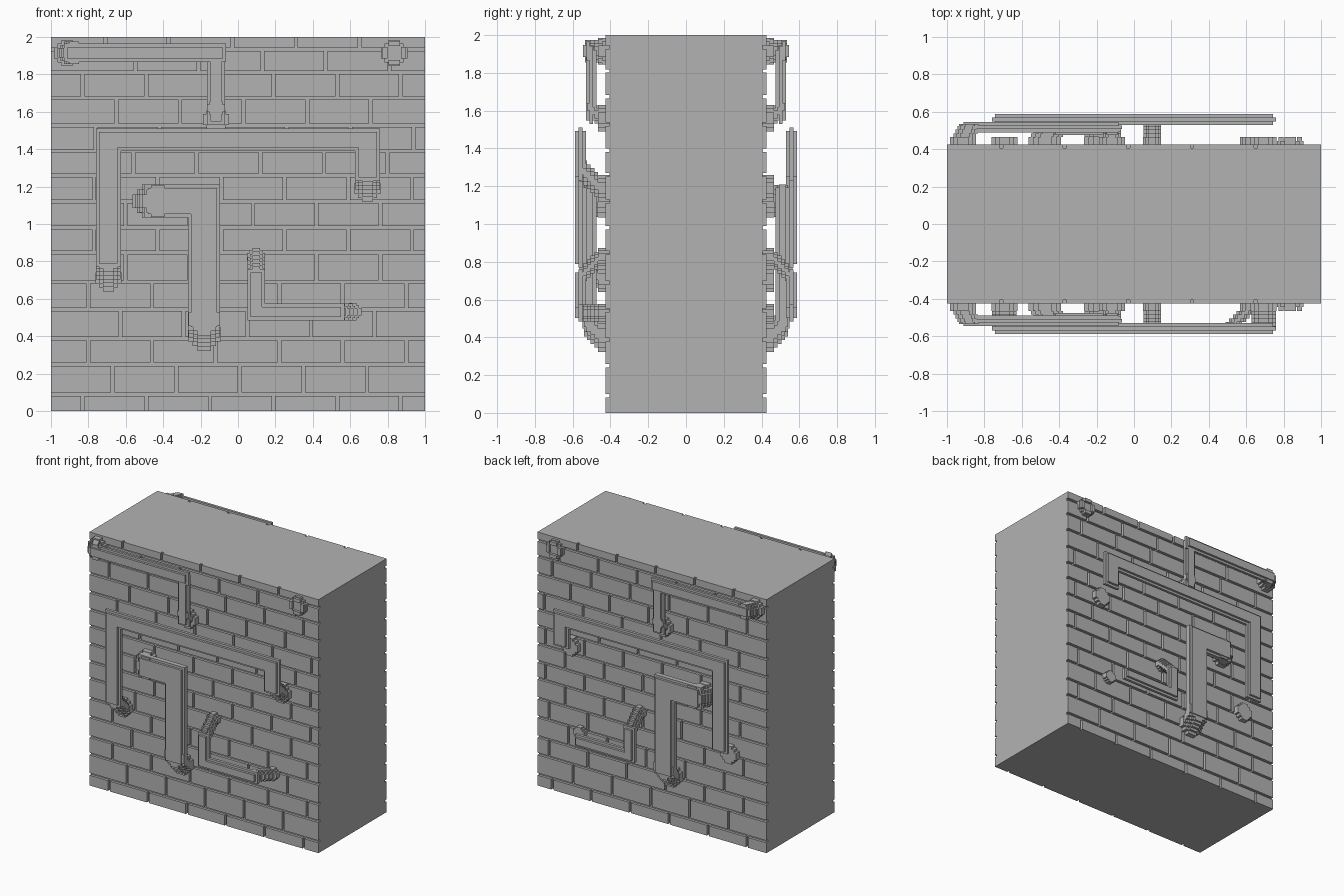
import bpy, bmesh
from mathutils import Vector

cube = bpy.data.objects.get("Cube")
if cube:
    bpy.data.objects.remove(cube, do_unlink=True)

stone = bpy.data.materials.new("stone_grey")
stone.use_nodes = True
stone.diffuse_color = (0.45, 0.45, 0.45, 1)
stone.node_tree.nodes["Principled BSDF"].inputs["Base Color"].default_value = (0.45, 0.45, 0.45, 1)

CORE, FACE, STEP, GAP = 0.405, 0.425, 0.02, 0.009


def finish(bm, name):
    bmesh.ops.recalc_face_normals(bm, faces=bm.faces)
    mesh = bpy.data.meshes.new(name)
    bm.to_mesh(mesh)
    bm.free()
    mesh.materials.append(stone)
    obj = bpy.data.objects.new(name, mesh)
    bpy.context.scene.collection.objects.link(obj)


def prism(bm, outline, y0, y1, side):
    """Extrude an x-z outline from y0 out to y1 on one side of the wall."""
    face = bm.faces.new([bm.verts.new((x, side * y0, z)) for x, z in outline])
    ext = bmesh.ops.extrude_face_region(bm, geom=[face], use_keep_orig=True)
    for v in ext["geom"]:
        if isinstance(v, bmesh.types.BMVert):
            v.co.y = side * y1


def box(bm, x0, x1, z0, z1, y0, y1, side):
    prism(bm, [(x0, z0), (x1, z0), (x1, z1), (x0, z1)], y0, y1, side)


def disc(bm, x, z, r, y0, y1, side):
    """Blocky round slice with stepped corners."""
    a, b, c = r, r * 0.72, r * 0.42
    quarter = [(a, c), (b, c), (b, b), (c, b), (c, a)]
    pts = []
    for _ in range(4):
        pts += quarter
        quarter = [(-v, u) for u, v in quarter]
    prism(bm, [(x + u, z + v) for u, v in pts], y0, y1, side)


def bar(bm, x0, x1, z0, z1, y0, y1, side):
    """Straight pipe run with stepped long edges."""
    t = 0.018
    box(bm, x0, x1, z0, z1, y0 + t, y1 - t, side)
    box(bm, x0 + t, x1 - t, z0 + t, z1 - t, y0, y1, side)


def elbow(bm, x, z, r, flange, dx, dz, top, side, full=True):
    """Flange on the wall, then slices stepping over to the pipe run."""
    disc(bm, x, z, flange, CORE, FACE + 2 * STEP, side)
    y, k = FACE + 2 * STEP, 1
    while full and y < top - 0.005:
        disc(bm, x + dx * k * STEP, z + dz * k * STEP, r, y, min(y + STEP, top), side)
        y += STEP
        k += 1


# Wall core
bm = bmesh.new()
box(bm, -1, 1, 0, 2, -CORE, CORE, 1)
finish(bm, "wall_core")

# Brick courses: height of each mortar line, and joints of each course
mortar = [0.09, 0.25, 0.387, 0.543, 0.69, 0.847, 0.98, 1.12, 1.26, 1.39, 1.528, 1.674, 1.81, 1.935]
first_joint = [-0.83, -0.67, -0.8, -0.63, -0.8, -0.6, -0.77, -0.6, -0.77, -0.56,
               -0.76, -0.65, -0.83, -0.55, -0.71]


def course_joints(start):
    return [start + 0.34 * i for i in range(6) if start + 0.34 * i < 0.98]


levels = [-GAP] + mortar + [2 + GAP]
for side, label in ((-1, "front"), (1, "back")):
    bm = bmesh.new()
    for low, high, start in zip(levels, levels[1:], first_joint):
        ends = [-1 - GAP] + course_joints(start) + [1 + GAP]
        for a, b in zip(ends, ends[1:]):
            box(bm, a + GAP, b - GAP, low + GAP, high - GAP, CORE - 0.005, FACE, side)
    finish(bm, label + "_bricks")

    front = side < 0

    # Top corner pipe
    bm = bmesh.new()
    bar(bm, -0.93, -0.065, 1.865, 1.965, 0.49, 0.545, side)
    bar(bm, -0.165, -0.07, 1.53, 1.94, 0.475, 0.53, side)
    elbow(bm, -0.915, 1.915, 0.06, 0.07, 0.5, 0, 0.535, side)
    elbow(bm, -0.118, 1.56, 0.048, 0.07, 0, 1, 0.525, side)
    finish(bm, label + "_top_pipe")

    # Wide arch pipe
    bm = bmesh.new()
    bar(bm, -0.76, 0.76, 1.39, 1.51, 0.53, 0.588, side)
    bar(bm, -0.76, -0.625, 0.77, 1.51, 0.53, 0.588, side)
    bar(bm, 0.625, 0.76, 1.23, 1.51, 0.53, 0.588, side)
    elbow(bm, -0.693, 0.71, 0.066, 0.07, 0, 1, 0.57, side, front)
    elbow(bm, 0.693, 1.19, 0.066, 0.07, 0, 1, 0.57, side, front)
    finish(bm, label + "_arch_pipe")

    # Thick corner pipe
    bm = bmesh.new()
    bar(bm, -0.5, -0.095, 1.035, 1.21, 0.475, 0.548, side)
    bar(bm, -0.268, -0.095, 0.43, 1.21, 0.475, 0.548, side)
    elbow(bm, -0.477, 1.122, 0.085, 0.088, 0.6, 0, 0.54, side)
    elbow(bm, -0.18, 0.41, 0.085, 0.088, 0, 1, 0.54, side)
    finish(bm, label + "_thick_pipe")

    # Small low pipe
    bm = bmesh.new()
    bar(bm, 0.05, 0.145, 0.485, 0.76, 0.53, 0.588, side)
    bar(bm, 0.05, 0.57, 0.485, 0.575, 0.53, 0.588, side)
    elbow(bm, 0.097, 0.825, 0.047, 0.048, 0, -1, 0.57, side)
    elbow(bm, 0.613, 0.53, 0.045, 0.047, -1, 0, 0.57, side, front)
    finish(bm, label + "_small_pipe")

    # Capped stub with a raised rim
    bm = bmesh.new()
    disc(bm, 0.835, 1.915, 0.07, CORE, FACE + STEP, side)
    for k in (-1, 1):
        box(bm, 0.835 + k * 0.05 - 0.013, 0.835 + k * 0.05 + 0.013, 1.885, 1.945, FACE, 0.465, side)
        box(bm, 0.805, 0.865, 1.915 + k * 0.05 - 0.013, 1.915 + k * 0.05 + 0.013, FACE, 0.465, side)
    finish(bm, label + "_pipe_stub")
